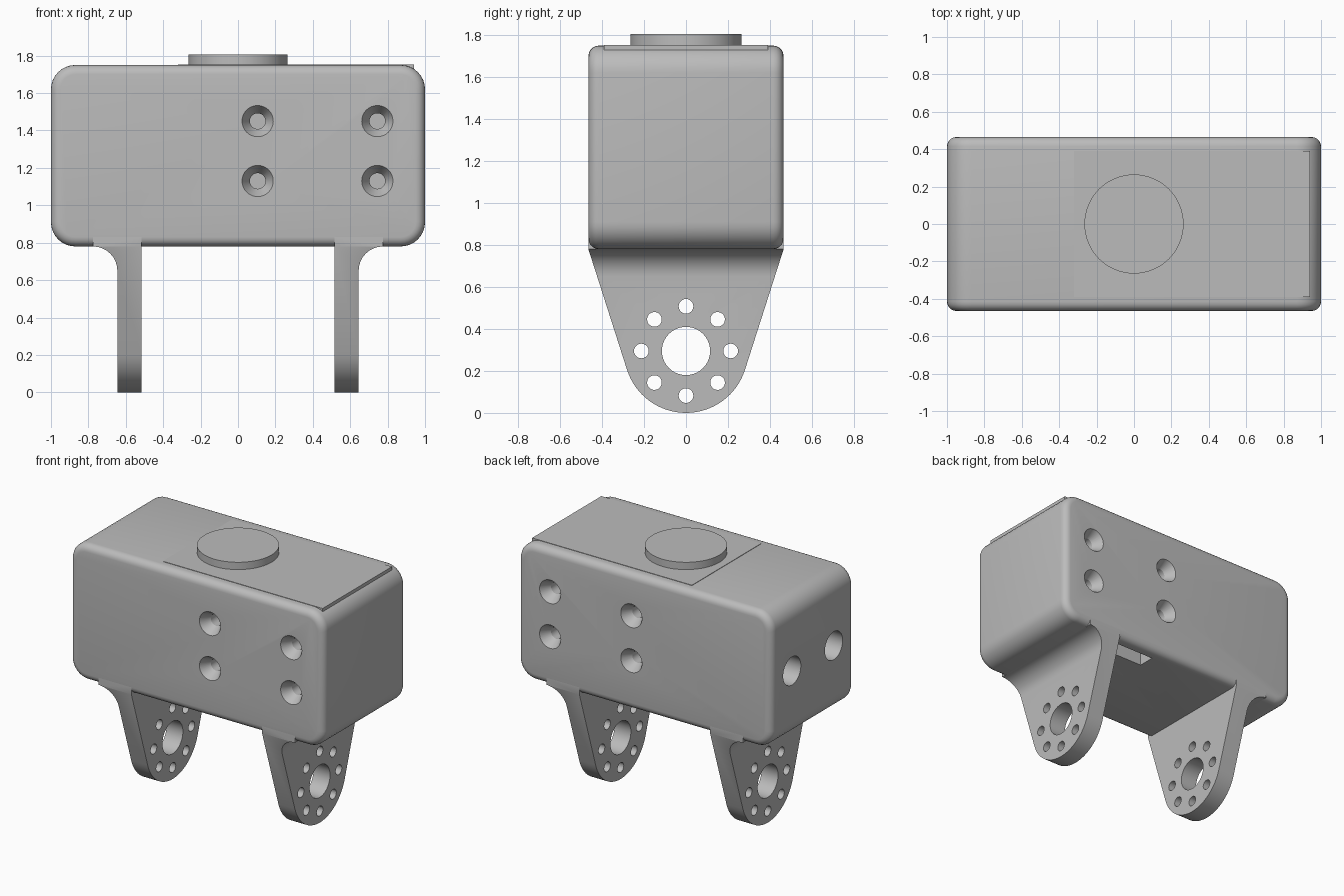
import bpy, bmesh
from math import sin, cos, pi, atan2, acos, hypot, radians
from mathutils import Matrix, Vector

if "Cube" in bpy.data.objects:
    bpy.data.objects.remove(bpy.data.objects["Cube"], do_unlink=True)

grey = bpy.data.materials.new("matte grey")
grey.use_nodes = True
colour = (0.5, 0.5, 0.5, 1)
grey.diffuse_color = colour
grey.node_tree.nodes["Principled BSDF"].inputs["Base Color"].default_value = colour


def finish(name, bm):
    bmesh.ops.recalc_face_normals(bm, faces=bm.faces)
    mesh = bpy.data.meshes.new(name)
    bm.to_mesh(mesh)
    bm.free()
    mesh.materials.append(grey)
    obj = bpy.data.objects.new(name, mesh)
    bpy.context.collection.objects.link(obj)
    return obj


def extrude(name, points, axis, low, high):
    """Extrude an outline: (x, z) along y, or (y, z) along x."""
    bm = bmesh.new()
    place = (lambda a, b: (a, low, b)) if axis == "y" else (lambda a, b: (low, a, b))
    face = bm.faces.new([bm.verts.new(place(a, b)) for a, b in points])
    new = bmesh.ops.extrude_face_region(bm, geom=[face])["geom"]
    step = (0, high - low, 0) if axis == "y" else (high - low, 0, 0)
    bmesh.ops.translate(bm, vec=step, verts=[v for v in new if isinstance(v, bmesh.types.BMVert)])
    return finish(name, bm)


def box(name, low, high):
    bm = bmesh.new()
    bmesh.ops.create_cube(bm, size=1)
    low, high = Vector(low), Vector(high)
    bmesh.ops.scale(bm, vec=high - low, verts=bm.verts)
    bmesh.ops.translate(bm, vec=(low + high) / 2, verts=bm.verts)
    return finish(name, bm)


def cone(name, centre, direction, r_start, r_end, depth, sides=32):
    """Cone or cylinder centred on a point, running along a direction."""
    bm = bmesh.new()
    turn = Vector((0, 0, 1)).rotation_difference(Vector(direction)).to_matrix().to_4x4()
    bmesh.ops.create_cone(bm, cap_ends=True, segments=sides, radius1=r_start, radius2=r_end,
                          depth=depth, matrix=Matrix.Translation(centre) @ turn)
    return finish(name, bm)


def apply(obj, mod):
    bpy.context.view_layer.objects.active = obj
    bpy.ops.object.modifier_apply(modifier=mod.name)


def combine(obj, other, operation="DIFFERENCE"):
    mod = obj.modifiers.new("cut", "BOOLEAN")
    mod.operation, mod.solver, mod.object = operation, "EXACT", other
    apply(obj, mod)
    bpy.data.objects.remove(other, do_unlink=True)


def smooth(obj):
    bpy.ops.object.select_all(action="DESELECT")
    obj.select_set(True)
    bpy.context.view_layer.objects.active = obj
    bpy.ops.object.shade_smooth_by_angle(angle=radians(30))


def arc(cx, cz, r, start, end, steps):
    return [(cx + r * cos(start + (end - start) * i / steps),
             cz + r * sin(start + (end - start) * i / steps)) for i in range(steps + 1)]


half_depth, bottom, top = 0.465, 0.78, 1.75
corner = 0.13

# Housing: rounded block with softened front and back rims
outline = []
for i, (sx, cz) in enumerate([(1, top - corner), (-1, top - corner),
                              (-1, bottom + corner), (1, bottom + corner)]):
    outline += arc(sx * (1 - corner), cz, corner, i * pi / 2, (i + 1) * pi / 2, 8)
housing = extrude("housing", outline, "y", -half_depth, half_depth)
bevel = housing.modifiers.new("rim", "BEVEL")
bevel.width, bevel.segments = 0.05, 5
bevel.limit_method, bevel.angle_limit = "ANGLE", radians(60)
apply(housing, bevel)

# Countersunk screw holes, front and back
for side in (-1, 1):
    for x in (0.105, 0.745):
        for z in (1.13, 1.45):
            combine(housing, cone("sink", (x, side * (half_depth - 0.03), z),
                                  (0, side, 0), 0.042, 0.08 + 0.0095, 0.08))
            combine(housing, cone("bore", (x, side * (half_depth - 0.09), z),
                                  (0, side, 0), 0.042, 0.042, 0.1))

# Cable holes in the end wall and a slot underneath
for y in (-0.235, 0.235):
    combine(housing, cone("cable", (-0.95, y, 1.265), (1, 0, 0), 0.1, 0.1, 0.6))
combine(housing, box("slot", (0.16, 0.26, 0.7), (0.46, 0.38, 0.9)))
smooth(housing)

# Top cover plate and round hub
box("cover_plate", (-0.32, -0.39, 1.725), (0.94, 0.39, 1.753))
smooth(cone("hub_disc", (0, 0, 1.7675), (0, 0, 1), 0.265, 0.265, 0.075, 64))

# Legs: tapered side outline intersected with a filleted front outline
r = 0.295
tangent = atan2(bottom - r, half_depth) - acos(r / hypot(half_depth, bottom - r))
side_outline = arc(0, r, r, tangent, -pi - tangent, 32)
side_outline += [(-half_depth, bottom), (-half_depth, 0.83),
                 (half_depth, 0.83), (half_depth, bottom)]
inner, outer, fillet = 0.515, 0.645, 0.13
for name, s in (("left_leg", 1), ("right_leg", -1)):
    front = [(inner, -0.1), (outer, -0.1)]
    front += arc(outer + fillet, bottom - fillet, fillet, pi, pi / 2, 8)
    front += [(outer + fillet, 0.83), (inner, 0.83)]
    leg = extrude(name, side_outline, "x", s * 0.4, s * 0.9)
    combine(leg, extrude("front_shape", [(s * x, z) for x, z in front], "y", -0.6, 0.6),
            "INTERSECT")
    # Bearing hole and ring of bolt holes
    middle = s * (inner + outer) / 2
    combine(leg, cone("bearing", (middle, 0, r), (1, 0, 0), 0.115, 0.115, 0.4, 40))
    for i in range(8):
        a = i * pi / 4
        combine(leg, cone("bolt", (middle, 0.213 * cos(a), r + 0.213 * sin(a)),
                          (1, 0, 0), 0.035, 0.035, 0.4, 20))
    smooth(leg)
